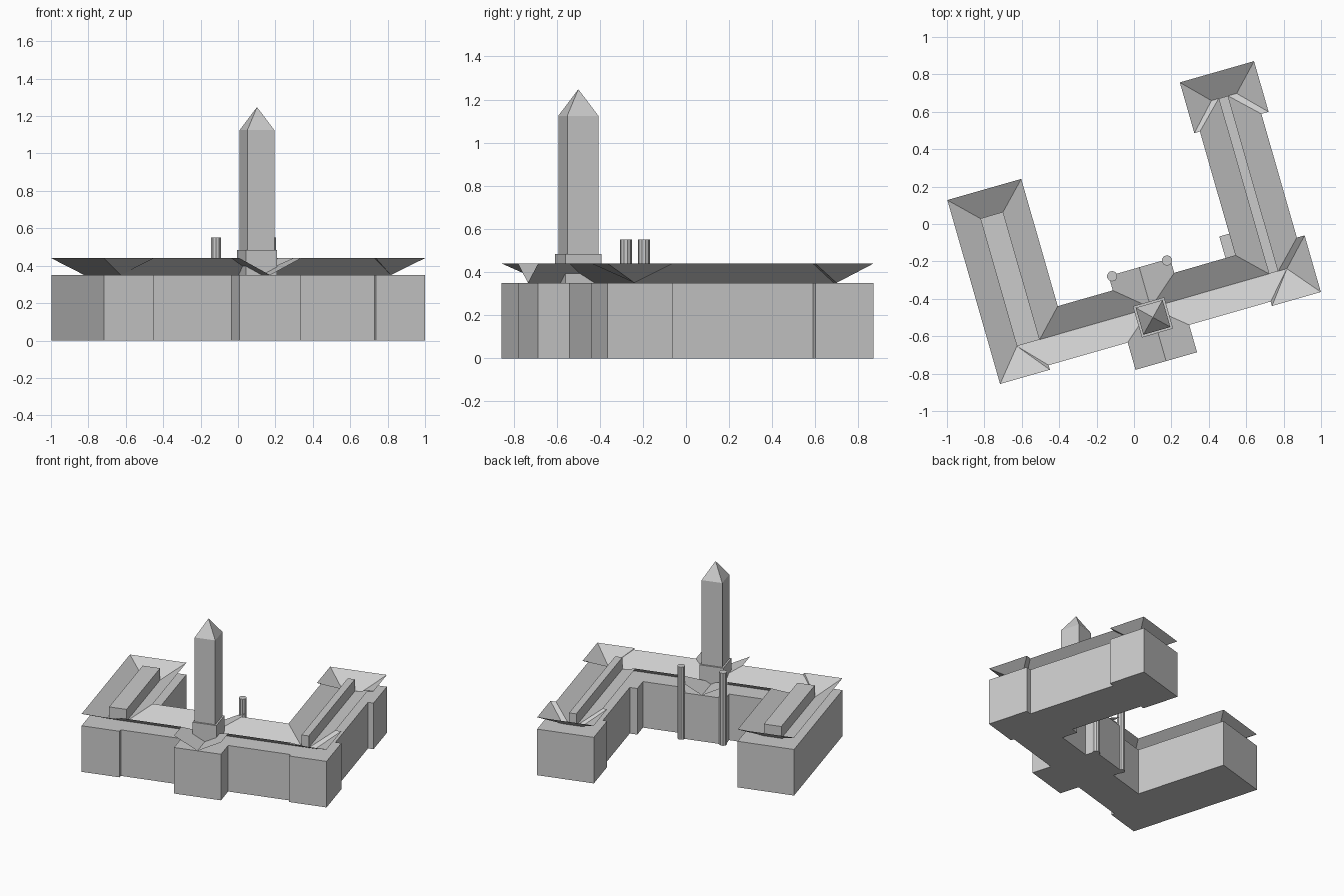
import bpy, bmesh, math
from mathutils import Matrix

if "Cube" in bpy.data.objects:
    bpy.data.objects.remove(bpy.data.objects["Cube"])

ROT = Matrix.Rotation(math.radians(16), 4, 'Z')   # the plan is turned 16 degrees
WALL, EAVE = 0.35, 0.44


def finish(name, bm, fix=True):
    bmesh.ops.remove_doubles(bm, verts=bm.verts, dist=1e-5)
    if fix:
        bmesh.ops.recalc_face_normals(bm, faces=bm.faces)
    bm.transform(ROT)
    me = bpy.data.meshes.new(name)
    bm.to_mesh(me)
    bm.free()
    ob = bpy.data.objects.new(name, me)
    bpy.context.collection.objects.link(ob)
    return ob


def prism(name, outline, z0, z1):
    bm = bmesh.new()
    f = bm.faces.new([bm.verts.new((x, y, z0)) for x, y in outline])
    top = bmesh.ops.extrude_face_region(bm, geom=[f], use_keep_orig=True)
    vs = [v for v in top['geom'] if isinstance(v, bmesh.types.BMVert)]
    bmesh.ops.translate(bm, verts=vs, vec=(0, 0, z1 - z0))
    return finish(name, bm)


def rect(x0, x1, y0, y1):
    return [(x0, y0), (x1, y0), (x1, y1), (x0, y1)]


def roof(name, slopes):
    # each slope: the first two points are the raised eave, the rest the low gutter line
    bm = bmesh.new()
    for s in slopes:
        f = bm.faces.new([bm.verts.new((x, y, EAVE if i < 2 else WALL))
                          for i, (x, y) in enumerate(s)])
        f.normal_update()
        if f.normal.z < 0:
            f.normal_flip()
    return finish(name, bm, fix=False)


# Key plan lines
BS, BN, BR = -0.60, -0.31, -0.455        # main bar: south, north, ridge
CW, CE, CM = -0.207, 0.135, -0.037       # centre block: west, east, middle
CF, CB = -0.752, -0.23                   # centre block: front, back

# Walls
prism("walls", [
    (-.924, -.625), (-.647, -.625), (-.647, BS), (CW, BS), (CW, CF), (CE, CF),
    (CE, BS), (.588, BS), (.588, -.625), (.86, -.625), (.86, BN), (.817, BN),
    (.817, .378), (.857, .378), (.857, .66), (.444, .66), (.444, .378),
    (.475, .378), (.475, -.19), (.42, -.19), (.42, BN), (CE, BN), (CE, CB),
    (CW, CB), (CW, BN), (-.513, BN), (-.513, .398), (-.924, .398)], 0, WALL)

# Left wing roof
L0, L1, LT = -.782, -.655, .255
roof("left_wing_roof", [
    [(-.924, -.625), (-.924, .398), (L0, LT), (L0, BR)],
    [(-.924, .398), (-.513, .398), (L1, LT), (L0, LT)],
    [(-.513, .398), (-.513, BN), (L1, BR), (L1, LT)],
    [(-.924, -.625), (-.647, -.625), (L0, BR)],
    [(-.647, -.625), (-.647, BS), (L0, BR)]])
prism("left_roof_box", rect(L0, L1, BR, LT), WALL, EAVE)

# Main bar roof
R0, R1, RT = .62, .672, .52
roof("main_bar_roof", [
    [(-.647, BS), (CW, BS), (CM, BR), (L0, BR)],
    [(CE, BS), (.588, BS), (.72, BR), (CM, BR)],
    [(CW, BN), (-.513, BN), (L1, BR), (CM, BR)],
    [(.475, BN), (CE, BN), (CM, BR), (R0, BR)]])

# Centre roof: open V to the front and to the back
roof("centre_roof", [[(x, y0), (x, y1), (CM, y1), (CM, BR)]
                     for x in (CW, CE) for y0, y1 in ((BS, CF), (BN, CB))])

# Right wing roof with corner pavilion
roof("right_wing_roof", [
    [(.588, -.625), (.86, -.625), (.72, BR)],
    [(.588, BS), (.588, -.625), (.72, BR)],
    [(.86, -.625), (.86, BN), (.72, BR)],
    [(.86, BN), (.817, BN), (R1, BR), (.72, BR)],
    [(.817, BN), (.817, .378), (R1, RT), (R1, BR)],
    [(.475, .378), (.475, BN), (R0, BR), (R0, RT)]])
prism("right_roof_box", rect(R0, R1, BR, RT), WALL, EAVE)

# End pavilion roof of the right wing
pav = [[(.857, .66), (.444, .66), (.58, RT), (.72, RT)]]
for outer, inner, tip, strip in ((.444, .475, .58, R0), (.857, .817, .72, R1)):
    pav += [[(outer, .66), (outer, .378), (tip, RT)],
            [(outer, .378), (inner, .378), (strip, RT), (tip, RT)]]
roof("end_pavilion_roof", pav)

# Tower: base, shaft and pyramid cap
TX, TY = -.040, -.508


def square(h):
    return rect(TX - h, TX + h, TY - h, TY + h)


prism("tower_base", square(.087), WALL, .485)
prism("tower_shaft", square(.075), .485, 1.125)
bm = bmesh.new()
ring = [bm.verts.new((x, y, 1.125)) for x, y in square(.075)]
apex = bm.verts.new((TX, TY, 1.248))
for i in range(4):
    bm.faces.new((ring[i], ring[(i + 1) % 4], apex))
finish("tower_cap", bm)

# Two round stacks at the back corners of the centre block
for name, x in (("left_stack", -.189), ("right_stack", .116)):
    prism(name, [(x + .028 * math.cos(i * math.pi / 5),
                  -.236 + .028 * math.sin(i * math.pi / 5)) for i in range(10)], 0, .55)
